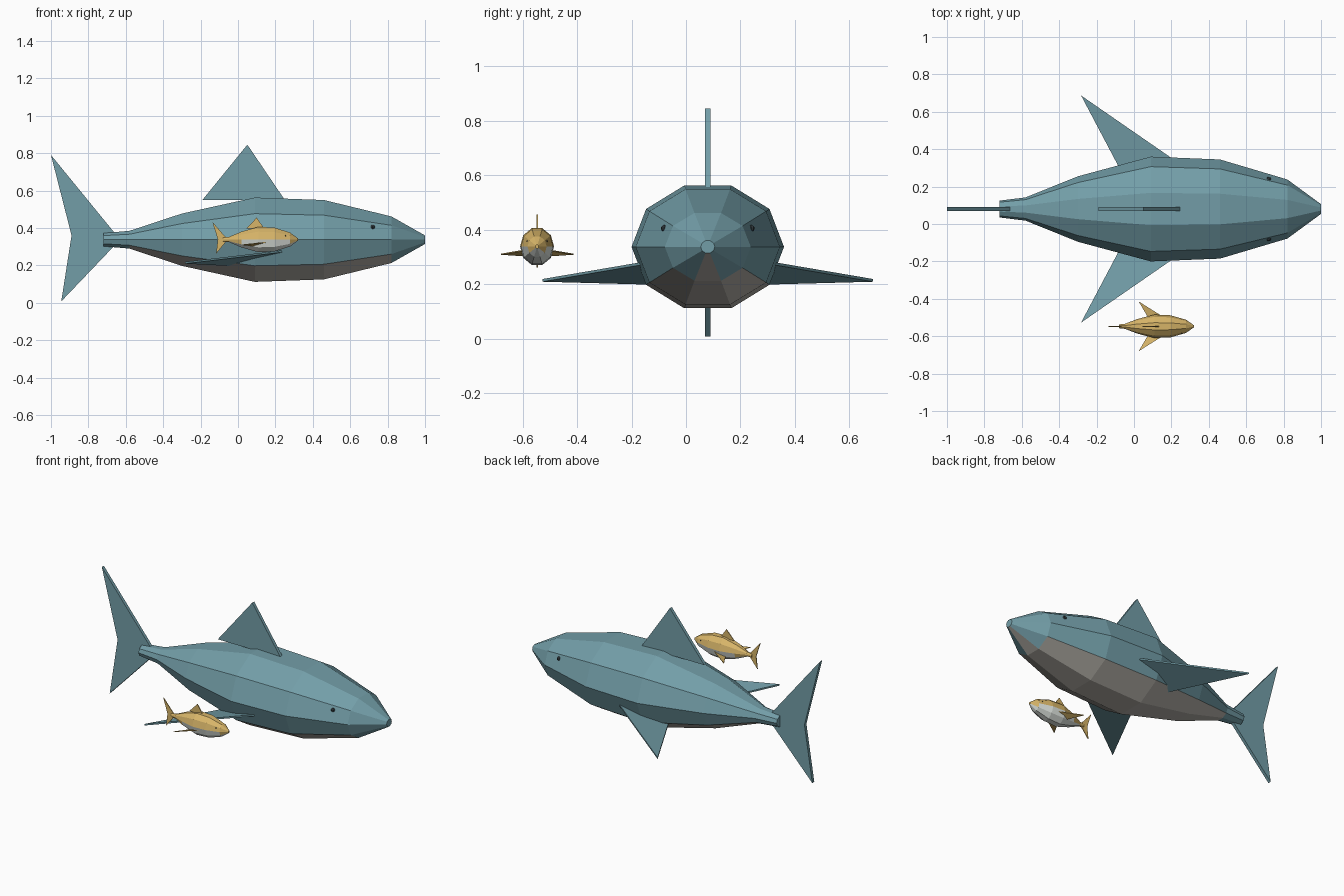
import bpy, bmesh, math
from mathutils import Vector

if "Cube" in bpy.data.objects:
    bpy.data.objects.remove(bpy.data.objects["Cube"])


def material(name, rgb):
    m = bpy.data.materials.new(name)
    m.diffuse_color = (*rgb, 1)
    m.use_nodes = True
    m.node_tree.nodes["Principled BSDF"].inputs["Base Color"].default_value = m.diffuse_color
    return m


TEAL = material("teal skin", (0.17, 0.34, 0.39))
GREY = material("grey belly", (0.45, 0.43, 0.39))
GOLD = material("gold scales", (0.68, 0.46, 0.14))
SILVER = material("silver belly", (0.73, 0.77, 0.73))
DARK = material("dark eye", (0.03, 0.04, 0.045))

# Body stations from tail to nose: x, half width, half height
STATIONS = [(-0.72, 0.045, 0.037), (-0.58, 0.062, 0.05), (-0.30, 0.175, 0.147),
            (0.09, 0.28, 0.237), (0.46, 0.265, 0.223), (0.82, 0.158, 0.131),
            (1.0, 0.026, 0.024)]
SIDES = 10


def finish(name, bm, mats):
    bmesh.ops.recalc_face_normals(bm, faces=bm.faces[:])
    me = bpy.data.meshes.new(name)
    bm.to_mesh(me)
    bm.free()
    for m in mats:
        me.materials.append(m)
    ob = bpy.data.objects.new(name, me)
    bpy.context.collection.objects.link(ob)
    return ob


def body(name, stations, cy, cz, belly_drop, mats):
    """Loft of ten-sided rings; faces low enough take the belly colour."""
    bm = bmesh.new()
    rings = []
    for x, ry, rz in stations:
        rings.append([bm.verts.new((x, cy + ry * math.cos(2 * math.pi * i / SIDES),
                                    cz + rz * math.sin(2 * math.pi * i / SIDES)))
                      for i in range(SIDES)])
    for a, b in zip(rings, rings[1:]):
        for i in range(SIDES):
            j = (i + 1) % SIDES
            bm.faces.new((a[i], a[j], b[j], b[i]))
    bm.faces.new(rings[0])
    bm.faces.new(rings[-1])
    for f in bm.faces:
        if f.calc_center_median().z < cz - belly_drop:
            f.material_index = 1
    return finish(name, bm, mats)


def fin(name, pts, thick, mat):
    """Thin plate: outline pushed both ways along the thickness vector."""
    bm = bmesh.new()
    h = Vector(thick) / 2
    a = [bm.verts.new(Vector(p) - h) for p in pts]
    b = [bm.verts.new(Vector(p) + h) for p in pts]
    n = len(pts)
    bm.faces.new(a)
    bm.faces.new(b[::-1])
    for i in range(n):
        j = (i + 1) % n
        bm.faces.new((a[i], a[j], b[j], b[i]))
    return finish(name, bm, [mat])


def upright_fin(name, xz, y, t, mat):
    return fin(name, [(x, y, z) for x, z in xz], (0, t, 0), mat)


def side_fins(name, pts, cy, t, mat):
    for side, s in (("left", 1), ("right", -1)):
        fin(f"{name}_{side}", [(x, cy + s * d, z) for x, d, z in pts], (0, 0, t), mat)


def eyes(name, x, cy, d, z, r):
    for side, s in (("left", 1), ("right", -1)):
        bm = bmesh.new()
        bmesh.ops.create_uvsphere(bm, u_segments=8, v_segments=6, radius=r)
        bmesh.ops.translate(bm, verts=bm.verts[:], vec=(x, cy + s * d, z))
        finish(f"{name}_{side}", bm, [DARK])


# Large shark
CY, CZ = 0.08, 0.337
body("shark_body", STATIONS, CY, CZ, 0.07, [TEAL, GREY])
upright_fin("shark_dorsal_fin", [(-0.19, 0.55), (0.25, 0.55), (0.05, 0.845)], CY, 0.02, TEAL)
upright_fin("shark_tail_fin", [(-1.0, 0.79), (-0.89, 0.36), (-0.945, 0.007), (-0.63, 0.337)],
            CY, 0.02, TEAL)
side_fins("shark_pectoral_fin", [(-0.283, 0.607, 0.214), (0.27, 0.225, 0.279),
                                 (-0.01, 0.09, 0.2)], CY, 0.01, TEAL)
eyes("shark_eye", 0.72, CY, 0.16, 0.405, 0.012)

# Small companion fish
FY, FZ = -0.547, 0.338
small = [(-0.08 + (x + 0.72) / 1.72 * 0.4, ry * 0.223, rz * 0.30) for x, ry, rz in STATIONS]
body("fish_body", small, FY, FZ, 0.0152, [GOLD, SILVER])
upright_fin("fish_dorsal_fin", [(0.045, 0.397), (0.14, 0.397), (0.1, 0.455)], FY, 0.005, GOLD)
upright_fin("fish_tail_fin", [(-0.137, 0.432), (-0.108, 0.34), (-0.117, 0.262), (-0.055, 0.338)],
            FY, 0.005, GOLD)
side_fins("fish_pectoral_fin", [(0.025, 0.133, 0.31), (0.165, 0.045, 0.325),
                                (0.085, 0.03, 0.303)], FY, 0.004, GOLD)
eyes("fish_eye", 0.255, FY, 0.036, 0.358, 0.003)
